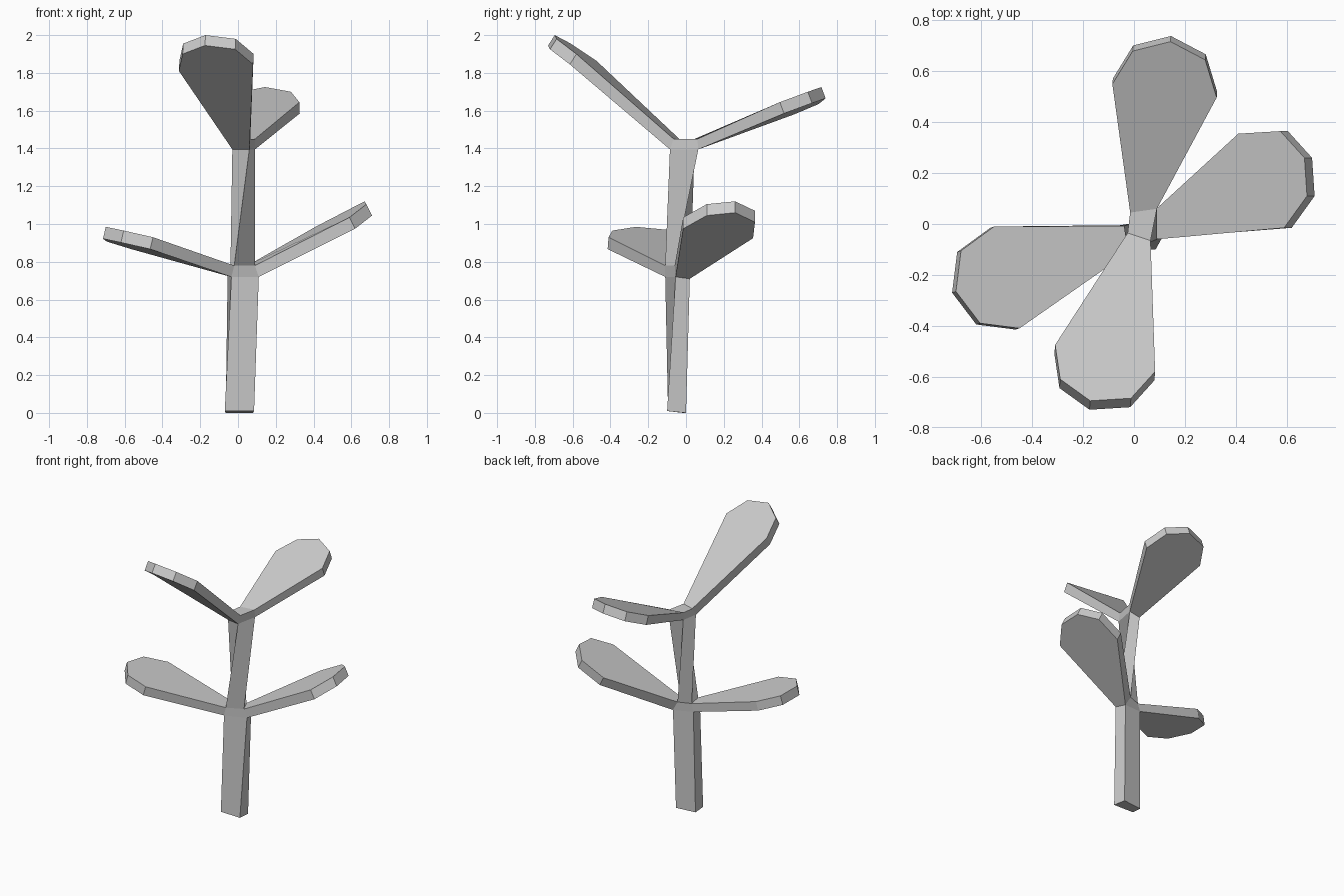
import bpy, bmesh
from mathutils import Vector

if "Cube" in bpy.data.objects:
    bpy.data.objects.remove(bpy.data.objects["Cube"])

bm = bmesh.new()


def ring(points):
    return [bm.verts.new(p) for p in points]


def sleeve(a, b, sides=range(4)):
    """Join two four-sided rings; sides left out stay open for leaves."""
    for i in sides:
        j = (i + 1) % 4
        bm.faces.new((a[i], a[j], b[j], b[i]))


def leaf(lower, upper, side, outline, drop):
    """Grow a thick leaf out of the open side between two rings."""
    i, j = side, (side + 1) % 4
    tips = [Vector(p) for p in outline]
    top = [upper[i]] + [bm.verts.new(p) for p in tips] + [upper[j]]
    low = [lower[i]] + [bm.verts.new(p + Vector(drop)) for p in tips] + [lower[j]]
    bm.faces.new(top + [])
    bm.faces.new(low[::-1])
    for k in range(len(top) - 1):
        bm.faces.new((low[k], low[k + 1], top[k + 1], top[k]))


# stem cross-sections, bottom to top; the upper part twists by a quarter turn
base = ring([(-.07, -.095, .01), (.085, -.10, .01), (.08, 0, 0), (-.065, -.015, 0)])
hub1_low = ring([(-.035, -.11, .72), (.11, -.055, .72), (.09, .02, .71), (-.055, -.005, .725)])
hub1_top = ring([(-.02, -.11, .78), (.09, -.06, .78), (.05, .025, .78), (-.04, -.008, .78)])
hub2_low = ring([(.06, -.085, 1.395), (.09, .065, 1.395), (-.01, .045, 1.395), (-.03, -.07, 1.395)])
hub2_top = ring([(.065, -.065, 1.45), (.09, .06, 1.45), (-.015, .045, 1.45), (-.025, -.035, 1.45)])

# stem
bm.faces.new(base[::-1])
sleeve(base, hub1_low)
sleeve(hub1_low, hub1_top, (0, 2))
sleeve(hub1_top, hub2_low)
sleeve(hub2_low, hub2_top, (0, 2))
bm.faces.new(hub2_top)
# the lower hub is capped by the upper stem, so no inner faces are needed

# lower right leaf
leaf(hub1_low, hub1_top, 1,
     [(.59, -.015, 1.035), (.68, .11, 1.105), (.67, .26, 1.12), (.575, .365, 1.07), (.41, .355, .985)],
     (.03, 0, -.06))
# lower left leaf
leaf(hub1_low, hub1_top, 3,
     [(-.55, -.01, .93), (-.68, -.105, .97), (-.70, -.265, .985), (-.605, -.39, .965), (-.45, -.41, .93)],
     (-.015, -.005, -.063))
# upper front leaf
leaf(hub2_low, hub2_top, 3,
     [(-.31, -.475, 1.865), (-.29, -.61, 1.955), (-.172, -.695, 2.0), (-.012, -.685, 1.98), (.083, -.58, 1.9)],
     (-.003, -.035, -.055))
# upper back leaf
leaf(hub2_low, hub2_top, 1,
     [(.325, .497, 1.645), (.28, .645, 1.70), (.143, .717, 1.725), (-.005, .68, 1.695), (-.085, .55, 1.64)],
     (.002, .022, -.06))

bmesh.ops.recalc_face_normals(bm, faces=bm.faces[:])
mesh = bpy.data.meshes.new("sapling")
bm.to_mesh(mesh)
bm.free()
bpy.context.collection.objects.link(bpy.data.objects.new("sapling", mesh))
